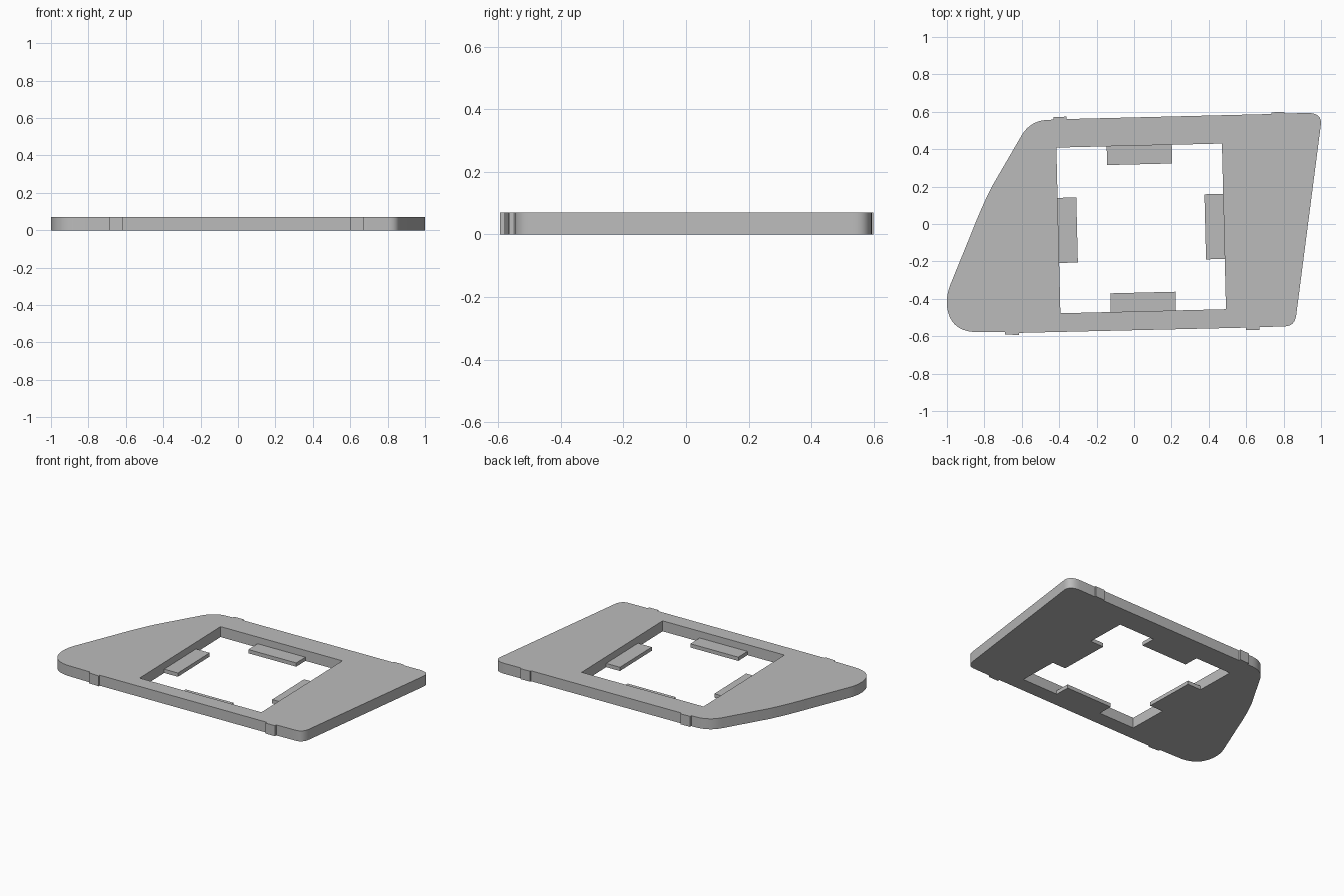
import bpy, bmesh, math
from mathutils import Matrix, Vector

if "Cube" in bpy.data.objects:
    bpy.data.objects.remove(bpy.data.objects["Cube"], do_unlink=True)

THICK = 0.07
TAB_THICK = 0.025
HALF = 0.443                       # half side of the square opening
FRAME = Matrix.Translation((0.0385, -0.0235, 0)) @ Matrix.Rotation(math.radians(1.4), 4, 'Z')

grey = bpy.data.materials.new("plain grey")
grey.use_nodes = True
grey.diffuse_color = (0.5, 0.5, 0.5, 1)
grey.node_tree.nodes["Principled BSDF"].inputs["Base Color"].default_value = (0.5, 0.5, 0.5, 1)


def arc(a, b, c, steps=8):
    """Rounded run from a to c, pulled towards b."""
    a, b, c = Vector(a), Vector(b), Vector(c)
    return [a.lerp(b, i / steps).lerp(b.lerp(c, i / steps), i / steps) for i in range(steps + 1)]


def notch(x0, y0, x1, y1, rise):
    """Small square bump on a long edge."""
    return [(x0, y0), (x0, y0 + rise), (x1, y1 + rise), (x1, y1)]


def extruded(name, loops, height):
    """Solid from an outer loop and any holes."""
    bm = bmesh.new()
    edges = []
    for loop in loops:
        vs = [bm.verts.new((p[0], p[1], 0)) for p in loop]
        edges += [bm.edges.new((vs[i - 1], vs[i])) for i in range(len(vs))]
    bmesh.ops.triangle_fill(bm, edges=edges, use_beauty=True)
    ext = bmesh.ops.extrude_face_region(bm, geom=bm.faces[:], use_keep_orig=True)
    tops = [g for g in ext["geom"] if isinstance(g, bmesh.types.BMVert)]
    bmesh.ops.translate(bm, verts=tops, vec=(0, 0, height))
    bmesh.ops.recalc_face_normals(bm, faces=bm.faces[:])
    mesh = bpy.data.meshes.new(name)
    bm.to_mesh(mesh)
    bm.free()
    mesh.materials.append(grey)
    obj = bpy.data.objects.new(name, mesh)
    bpy.context.collection.objects.link(obj)
    return obj


# Plate outline, clockwise from the back right corner
outline = (
    arc((-0.60, 0.475), (-0.555, 0.55), (-0.47, 0.556))
    + notch(-0.43, 0.558, -0.36, 0.561, 0.013)
    + notch(0.735, 0.588, 0.805, 0.590, 0.009)
    + arc((0.93, 0.594), (1.008, 0.592), (0.999, 0.53))
    + arc((0.867, -0.49), (0.858, -0.545), (0.81, -0.547))
    + notch(0.67, -0.552, 0.60, -0.554, -0.014)
    + notch(-0.615, -0.582, -0.69, -0.578, -0.012)
    + arc((-0.86, -0.577), (-0.985, -0.567), (-1.0, -0.44))
    + arc((-1.0, -0.40), (-0.997, -0.36), (-0.98, -0.32), 3)
    + arc((-0.87, -0.05), (-0.82, 0.08), (-0.76, 0.20))
)
opening = [FRAME @ Vector((sx * HALF, sy * HALF, 0)) for sx, sy in ((-1, -1), (1, -1), (1, 1), (-1, 1))]
plate = extruded("frame_plate", [outline, opening], THICK)

# Thin support tabs on the four sides of the opening
for i, side in enumerate(("back", "right", "front", "left")):
    turn = FRAME @ Matrix.Rotation(-i * math.pi / 2, 4, 'Z')
    corners = [(-0.174, HALF), (0.174, HALF), (0.174, HALF - 0.1), (-0.174, HALF - 0.1)]
    extruded(side + "_tab", [[turn @ Vector((x, y, 0)) for x, y in corners]], TAB_THICK)

# Smooth rounded corners, sharp rims
bpy.ops.object.select_all(action='DESELECT')
plate.select_set(True)
bpy.context.view_layer.objects.active = plate
bpy.ops.object.shade_smooth_by_angle(angle=math.radians(30))
